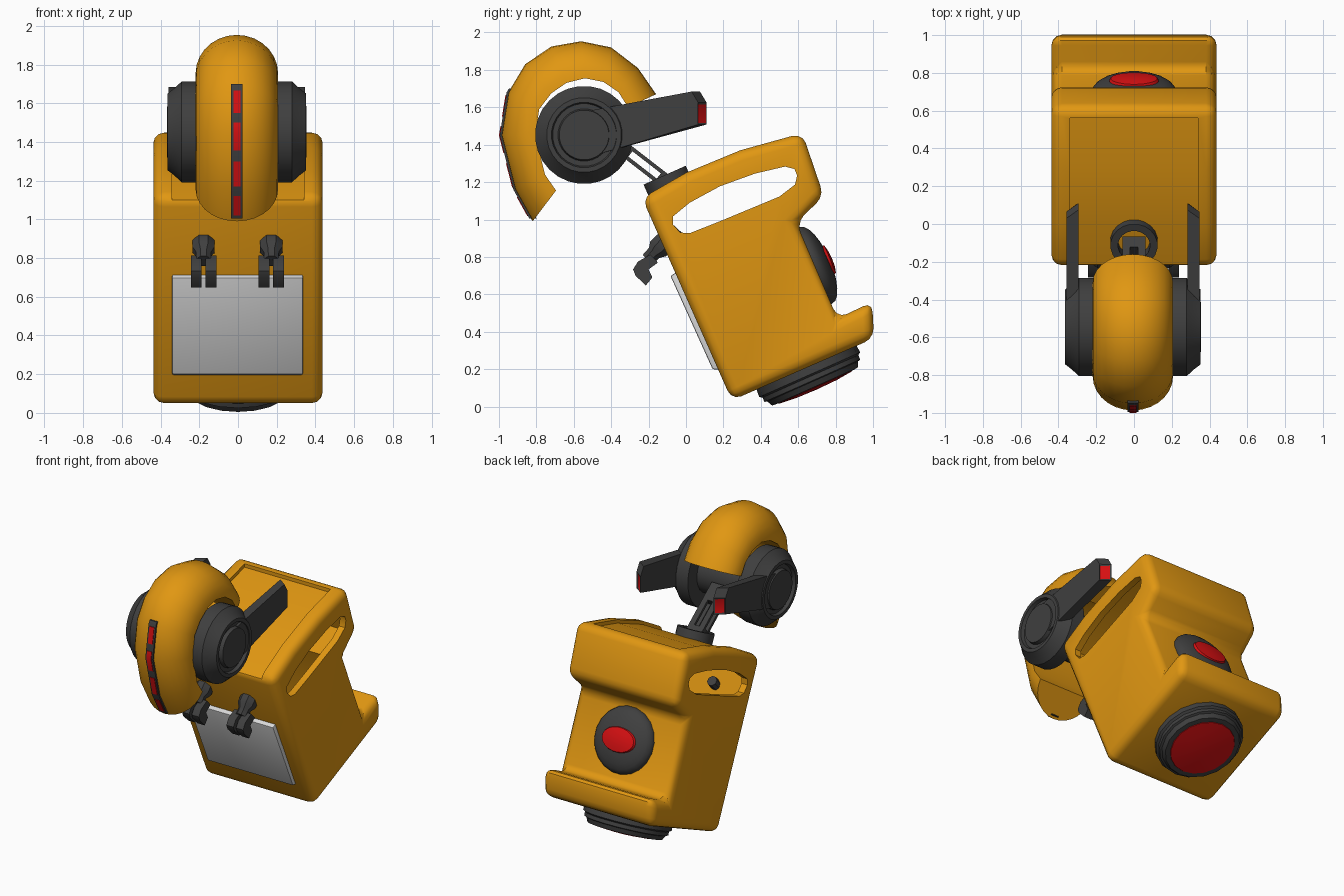
import bpy, bmesh, math
from mathutils import Vector

if "Cube" in bpy.data.objects:
    bpy.data.objects.remove(bpy.data.objects["Cube"])


def material(name, rgb):
    m = bpy.data.materials.new(name)
    m.diffuse_color = (*rgb, 1)
    m.use_nodes = True
    m.node_tree.nodes["Principled BSDF"].inputs["Base Color"].default_value = m.diffuse_color
    return m


ORANGE = material("orange paint", (0.75, 0.31, 0.006))
DARK = material("dark grey", (0.05, 0.05, 0.05))
RED = material("red light", (0.68, 0.005, 0.006))
WHITE = material("light grey panel", (0.68, 0.68, 0.68))
CX = -0.006  # head centre in x


def finish(name, bm, mats, angle=35):
    bmesh.ops.recalc_face_normals(bm, faces=bm.faces[:])
    me = bpy.data.meshes.new(name)
    bm.to_mesh(me)
    bm.free()
    ob = bpy.data.objects.new(name, me)
    bpy.context.collection.objects.link(ob)
    for m in mats:
        me.materials.append(m)
    smooth(ob, angle)
    return ob


def smooth(ob, angle=35):
    bpy.ops.object.select_all(action='DESELECT')
    bpy.context.view_layer.objects.active = ob
    ob.select_set(True)
    bpy.ops.object.shade_smooth_by_angle(angle=math.radians(angle))


def prism_bm(pts, x0, x1):
    """Side profile (y, z) extruded from x0 to x1."""
    bm = bmesh.new()
    a = [bm.verts.new((x0, y, z)) for y, z in pts]
    b = [bm.verts.new((x1, y, z)) for y, z in pts]
    bm.faces.new(a)
    bm.faces.new(b[::-1])
    for i in range(len(pts)):
        j = (i + 1) % len(pts)
        bm.faces.new((a[i], a[j], b[j], b[i]))
    bmesh.ops.recalc_face_normals(bm, faces=bm.faces[:])
    return bm


def prism(name, pts, x0, x1, mat, bevel=0, segs=2):
    bm = prism_bm(pts, x0, x1)
    if bevel:
        sharp = [e for e in bm.edges if e.calc_face_angle() > 0.5]
        bmesh.ops.bevel(bm, geom=sharp, offset=bevel, segments=segs,
                        profile=0.5, affect='EDGES', clamp_overlap=True)
    return finish(name, bm, [mat])


def lathe(name, prof, origin, axis, mat, n=24, sx=1.0, closed=False):
    """Profile (radius, height) turned about an axis; sx stretches x."""
    o, d = Vector(origin), Vector(axis).normalized()
    u = Vector((1, 0, 0)) if abs(d.x) < 0.9 else Vector((0, 1, 0))
    v = d.cross(u).normalized()
    bm = bmesh.new()
    rings = []
    for r, h in prof:
        if r == 0:
            rings.append([bm.verts.new(o + d * h)] * n)
            continue
        ang = [2 * math.pi * (k + 0.5) / n for k in range(n)]
        rings.append([bm.verts.new(o + d * h + u * (r * sx * math.cos(t)) + v * (r * math.sin(t)))
                      for t in ang])
    pairs = list(zip(rings, rings[1:]))
    if closed:
        pairs.append((rings[-1], rings[0]))
    for p, q in pairs:
        for k in range(n):
            j = (k + 1) % n
            f = list(dict.fromkeys((p[k], p[j], q[j], q[k])))
            if len(f) > 2:
                bm.faces.new(f)
    return finish(name, bm, [mat])


def cut(ob, cutter):
    mod = ob.modifiers.new("cut", 'BOOLEAN')
    mod.operation, mod.solver, mod.object = 'DIFFERENCE', 'EXACT', cutter
    bpy.context.view_layer.objects.active = ob
    bpy.ops.object.modifier_apply(modifier=mod.name)
    bpy.data.objects.remove(cutter)


# --- Tilted body: hollow rounded shell, recessed top, handle opening ---
body = prism("body", [(-.235, 1.115), (0, 1.25), (.29, 1.37), (.622, 1.462), (.737, 1.125),
                      (.59, .984), (.81, .47), (.995, .56), (1.005, .365), (.245, .033)],
             -.437, .437, ORANGE, 0.055, 3)
cut(body, prism("hollow", [(-.15, 1.06), (0, 1.16), (.3, 1.29), (.56, 1.37), (.65, 1.13),
                           (.52, .98), (.72, .46), (.72, .32), (.29, .1)], -.39, .39, ORANGE))
cut(body, prism("top_recess", [(-.3, 1.05), (0, 1.225), (.29, 1.345), (.56, 1.42),
                               (.56, 1.7), (-.3, 1.7)], -.34, .34, ORANGE))
cut(body, prism("handle_opening", [(-.07, 1.016), (.02, 1.09), (.18, 1.177), (.37, 1.246), (.53, 1.283),
                                   (.58, 1.27), (.594, 1.235), (.583, 1.187), (.5, 1.123), (.18, .99),
                                   (.02, .927), (-.03, .93), (-.07, .973)], -.6, .6, ORANGE))
smooth(body)

# --- Front panel ---
prism("front_panel", [(-.03, .715), (-.056, .715), (-.083, .698), (.142, .2), (.19, .195)],
      -.34, .335, WHITE, 0.008)

# --- Clamps above the panel ---
for s, side in ((-1, "left"), (1, "right")):
    x = s * .175 - .003
    lathe(side + "_clamp_stub", [(0, 0), (.035, 0), (.035, .16), (0, .16)],
          (x, -.15, .83), (0, .69, .72), DARK, 8)
    lathe(side + "_clamp_knob", [(0, 0), (.04, 0), (.042, .05), (.062, .08), (.062, .13), (.04, .16), (0, .16)],
          (x, -.205, .785), (0, .69, .72), DARK, 8)
    for k in (-1, 1):
        c = x + k * .038
        prism(side + "_clamp_prong", [(-.283, .733), (-.257, .775), (-.19, .813), (-.15, .77),
                                      (-.2, .733), (-.18, .69), (-.215, .647), (-.27, .70)],
              c - .028, c + .028, DARK)

# --- Rear dome with oval light ---
back = (0, .92, .393)
dome = [(.225 * math.cos(t), .08 * math.sin(t)) for t in [math.pi / 2 * i / 6 for i in range(6)]] + [(0, .08)]
lathe("rear_dome", [(0, -.02), (.225, -.02)] + dome, (0, .695, .755), back, DARK, 20)
lathe("rear_light", [(0, 0), (.085, 0), (.08, .014), (.045, .022), (0, .025)],
      (0, .758, .782), back, RED, 20, 1.55)

# --- Round base under the body ---
down = (0, .405, -.914)
lathe("base_rings", [(0, -.03), (.29, -.03), (.295, .04), (.28, .05), (.28, .075), (.265, .08),
                     (.25, .11), (.22, .112), (0, .112)], (0, .645, .207), down, DARK, 18)
lathe("base_light", [(0, .1), (.225, .1), (.215, .115), (.12, .125), (0, .128)],
      (0, .645, .207), down, RED, 18)

# --- Neck: collar and slotted link ---
lathe("neck_collar", [(.125, -.04), (.125, .035), (.085, .035), (.085, -.04)],
      (0, -.1, 1.205), (0, -.407, .913), DARK, 20, closed=True)
top, low = Vector((-.4, 1.43)), Vector((-.09, 1.19))
run = (low - top).normalized()
perp = Vector((-run.y, run.x))


def link(name, a, b, p, q, x0, x1):
    prism(name, [a + perp * p, b + perp * p, b + perp * q, a + perp * q], x0, x1, DARK)


for s in (-1, 1):
    for p in (-.038, .018):
        link("neck_rod", top, low, p, p + .02, min(s * .02, s * .06), max(s * .02, s * .06))
link("neck_upper_block", top, top + run * .13, -.038, .038, -.06, .06)
link("neck_lower_block", low - run * .07, low, -.038, .038, -.06, .06)

# --- Head crest: half-round section swept over the top ---
outer = [(-.82, .99), (-.914, 1.16), (-.987, 1.45), (-.95, 1.68), (-.86, 1.83), (-.72, 1.925),
         (-.56, 1.953), (-.40, 1.92), (-.257, 1.81), (-.16, 1.67)]
inner = [(-.695, 1.155), (-.754, 1.24), (-.805, 1.45), (-.785, 1.59), (-.72, 1.675), (-.64, 1.73),
         (-.54, 1.755), (-.44, 1.735), (-.36, 1.68), (-.31, 1.6)]
bm = bmesh.new()
rows = []
for o, i in zip(outer, inner):
    o, i = Vector(o), Vector(i)
    row = []
    for k in range(15):
        t = math.pi * k / 14
        p = i + (o - i) * math.sin(t)
        row.append(bm.verts.new((CX + .213 * math.cos(t), p.x, p.y)))
    rows.append(row)
for a, b in zip(rows, rows[1:]):
    for k in range(15):
        j = (k + 1) % 15
        bm.faces.new((a[k], a[j], b[j], b[k]))
bm.faces.new(rows[0])
bm.faces.new(rows[-1][::-1])
finish("head_crest", bm, [ORANGE], 40)


# --- Light strip down the front of the crest ---
def crest_y(z):
    for (y0, z0), (y1, z1) in zip(outer, outer[1:]):
        if z <= z1:
            return y0 + (y1 - y0) * (z - z0) / (z1 - z0)


def strip(name, z0, z1, out, half, mat):
    zs = [z0] + [z for _, z in outer[:4] if z0 < z < z1] + [z1]
    pts = [(crest_y(z) - out, z) for z in zs] + [(crest_y(z) + .03, z) for z in reversed(zs)]
    prism(name, pts, CX - half, CX + half, mat)


strip("light_strip", 1.005, 1.70, .009, .029, DARK)
for z0, z1 in ((1.02, 1.12), (1.17, 1.30), (1.355, 1.50), (1.55, 1.665)):
    strip("strip_light", z0, z1, .013, .018, RED)

# --- Head core, side wheels and rear fins with lights ---
HUB = (CX, -.545, 1.452)
lathe("head_core", [(0, -.22), (.16, -.22), (.16, .22), (0, .22)], HUB, (1, 0, 0), DARK)
for s, side in ((-1, "left"), (1, "right")):
    lathe(side + "_wheel", [(0, .19), (.262, .19), (.262, .285), (.225, .325), (.2, .358), (.175, .358),
                            (.168, .335), (.14, .335), (.133, .36), (0, .36)], HUB, (s, 0, 0), DARK, 28)
    bm = prism_bm([(-.5, 1.585), (.075, 1.684), (.11, 1.625), (.11, 1.508), (-.45, 1.355)],
                  CX + s * .288, CX + s * .352)
    for v in bm.verts:
        if v.co.y > 0 and abs(v.co.x - CX) > .32:
            v.co.y -= .045
    end = [f for f in bm.faces if all(v.co.y > 0 and v.co.z < 1.65 for v in f.verts)]
    bmesh.ops.inset_individual(bm, faces=end, thickness=.013, depth=-.004)
    for f in end:
        f.material_index = 1
    finish(side + "_fin", bm, [DARK, RED], 20)
